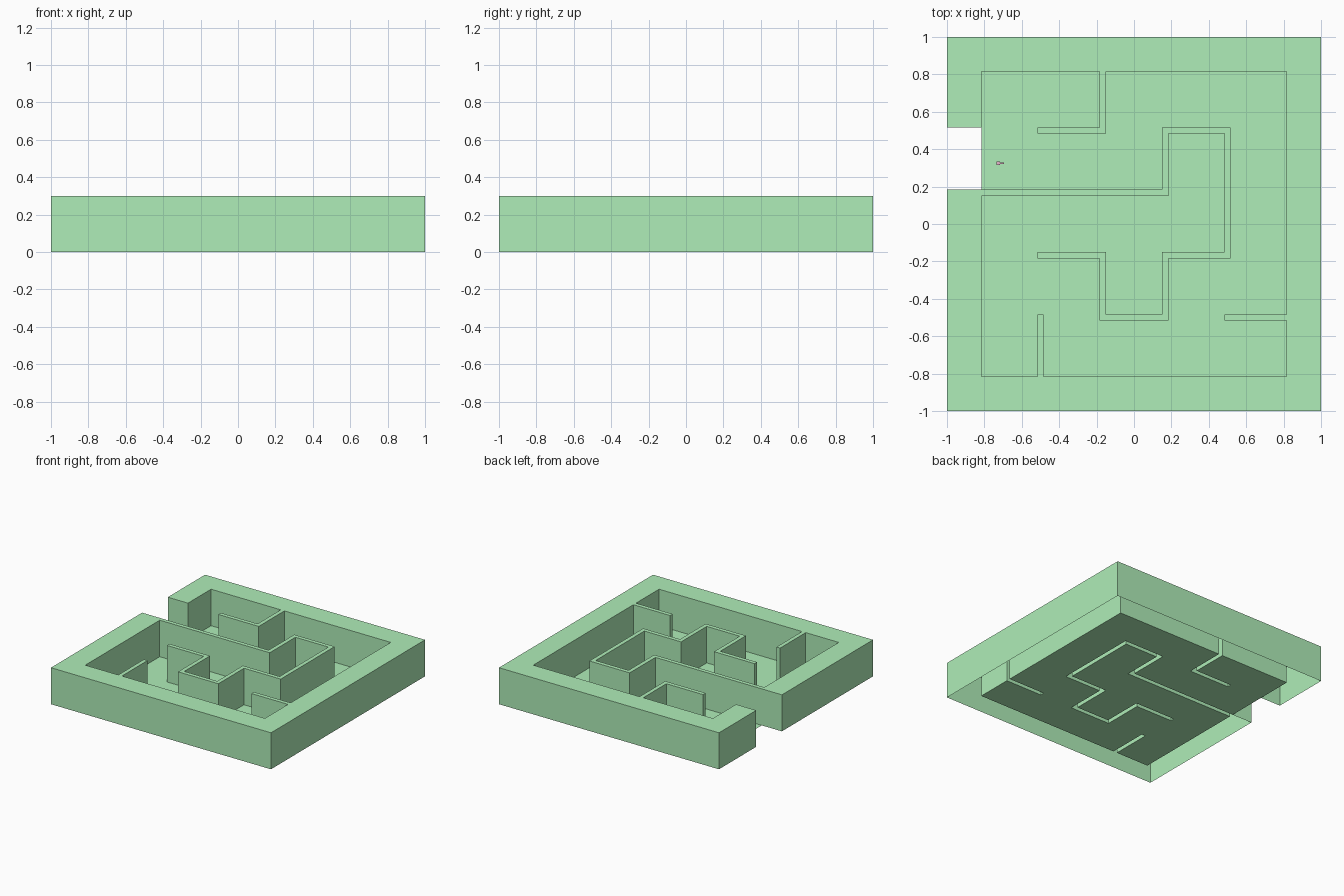
import bpy, bmesh

if "Cube" in bpy.data.objects:
    bpy.data.objects.remove(bpy.data.objects["Cube"])

U = 1 / 6          # half a maze cell
T = 0.1 * U        # half wall thickness
H = 0.3            # wall height
INNER = 5 * U - T  # inner edge of the border

# wall centre lines, in half cells
PATHS = [
    [(-3, 3), (-1, 3), (-1, 5)],
    [(-5, 1), (1, 1), (1, 3), (3, 3), (3, -1), (1, -1), (1, -3), (-1, -3), (-1, -1), (-3, -1)],
    [(-3, -5), (-3, -3)],
    [(3, -3), (5, -3)],
]
RECTS = []
for path in PATHS:
    for (x0, y0), (x1, y1) in zip(path, path[1:]):
        RECTS.append((min(x0, x1) * U - T, max(x0, x1) * U + T,
                      min(y0, y1) * U - T, max(y0, y1) * U + T))

# grid lines that every wall edge falls on
LINES = sorted([-1, 1, -INNER, INNER] + [k * U + s * T for k in (-3, -1, 1, 3) for s in (-1, 1)])
N = len(LINES) - 1


def cell(i, j):
    """wall, floor or nothing at a grid cell"""
    if not (0 <= i < N and 0 <= j < N):
        return None
    x, y = (LINES[i] + LINES[i + 1]) / 2, (LINES[j] + LINES[j + 1]) / 2
    if x < -INNER and U + T < y < 3 * U + T:
        return None                                   # entrance
    if max(abs(x), abs(y)) > INNER:
        return "wall"
    if any(a < x < b and c < y < d for a, b, c, d in RECTS):
        return "wall"
    return "floor"


def material(name, color):
    m = bpy.data.materials.new(name)
    m.diffuse_color = color
    m.use_nodes = True
    m.node_tree.nodes["Principled BSDF"].inputs["Base Color"].default_value = m.diffuse_color
    return m


def make_object(name, bm, mat):
    bmesh.ops.remove_doubles(bm, verts=bm.verts, dist=1e-5)
    bmesh.ops.dissolve_limit(bm, angle_limit=0.01, verts=bm.verts, edges=bm.edges)
    me = bpy.data.meshes.new(name)
    bm.to_mesh(me)
    bm.free()
    me.materials.append(mat)
    ob = bpy.data.objects.new(name, me)
    bpy.context.collection.objects.link(ob)
    return ob


def quad(bm, pts):
    bm.faces.new([bm.verts.new(p) for p in pts])


# walls are an open shell (top and sides, no underside); the floor is one sheet
walls, floor = bmesh.new(), bmesh.new()
for i in range(N):
    for j in range(N):
        kind = cell(i, j)
        if kind is None:
            continue
        xa, xb, ya, yb = LINES[i], LINES[i + 1], LINES[j], LINES[j + 1]
        loop = [(xa, ya), (xb, ya), (xb, yb), (xa, yb)]
        z = H if kind == "wall" else 0
        quad(walls if kind == "wall" else floor, [(x, y, z) for x, y in loop])
        if kind == "wall":
            sides = [(0, -1), (1, 0), (0, 1), (-1, 0)]
            for k, (di, dj) in enumerate(sides):
                if cell(i + di, j + dj) != "wall":
                    p, q = loop[k], loop[(k + 1) % 4]
                    quad(walls, [(*p, 0), (*q, 0), (*q, H), (*p, H)])

green = material("green", (0.43, 0.85, 0.48, 1))
make_object("maze_walls", walls, green)
make_object("maze_floor", floor, green)

# tiny start marker: a cube with a pointer
pink = material("marker_pink", (0.8, 0.45, 0.6, 1))
for name, x, size in (("marker_body", -0.725, (0.018, 0.018, 0.018)),
                      ("marker_pointer", -0.705, (0.022, 0.006, 0.006))):
    bm = bmesh.new()
    bmesh.ops.create_cube(bm, size=1)
    bmesh.ops.scale(bm, vec=size, verts=bm.verts)
    bmesh.ops.translate(bm, vec=(x, 0.325, 0.01), verts=bm.verts)
    make_object(name, bm, pink)
